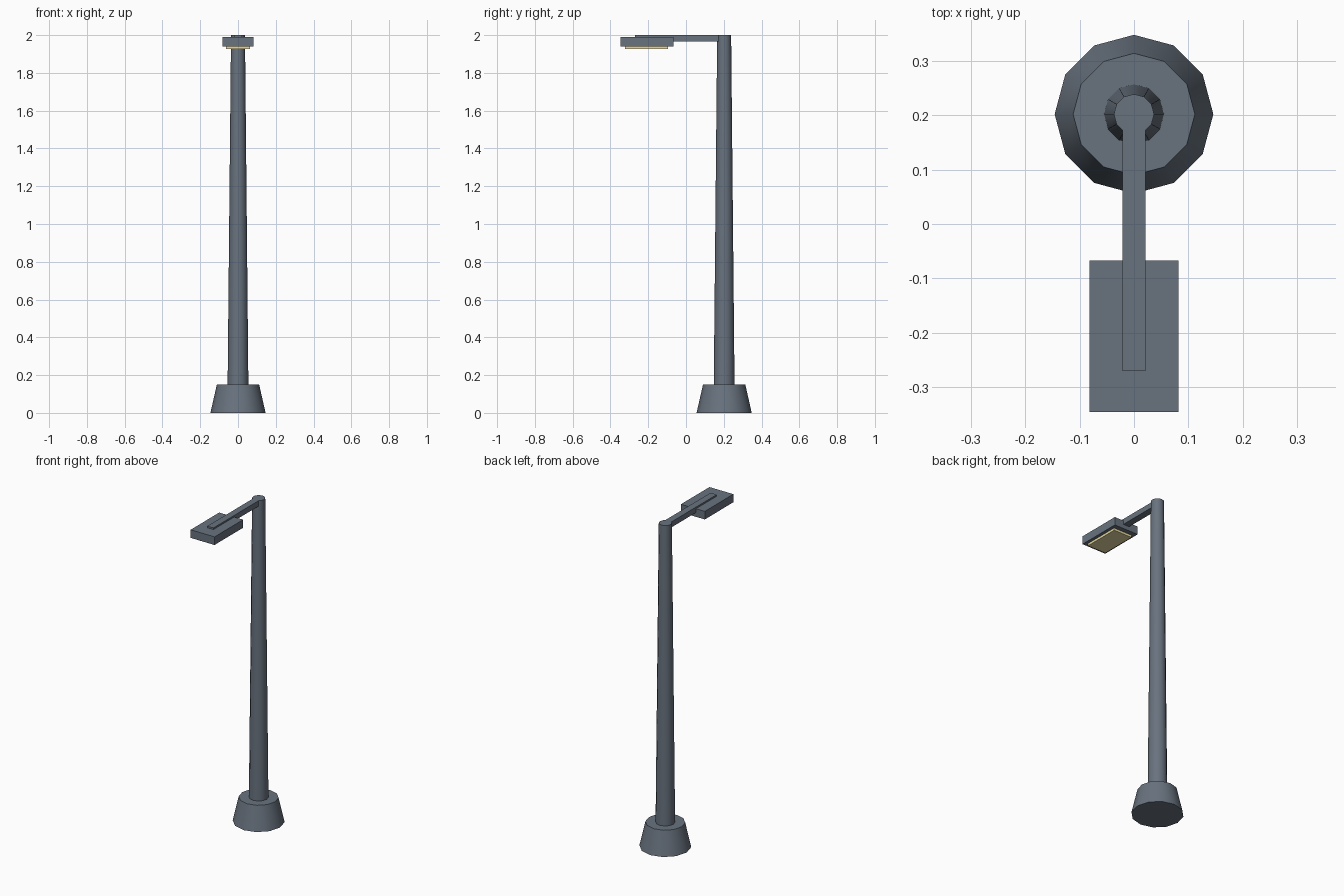
import bpy
from math import radians

cube = bpy.data.objects.get("Cube")
if cube:
    bpy.data.objects.remove(cube, do_unlink=True)


def material(name, color):
    mat = bpy.data.materials.new(name)
    mat.use_nodes = True
    mat.diffuse_color = color
    mat.node_tree.nodes["Principled BSDF"].inputs["Base Color"].default_value = color
    return mat


def finish(name, mat):
    obj = bpy.context.object
    obj.name = name
    obj.data.materials.append(mat)
    return obj


def tapered(name, r_low, r_high, z_low, z_high, mat):
    """Twelve-sided tapered column with smooth sides and sharp rims."""
    bpy.ops.mesh.primitive_cone_add(
        vertices=12, radius1=r_low, radius2=r_high, depth=z_high - z_low,
        location=(0, POLE_Y, (z_low + z_high) / 2))
    bpy.ops.object.shade_smooth_by_angle(angle=radians(40))
    return finish(name, mat)


def box(name, half_width, y_range, z_range, mat):
    """Box centred on x, given by its front/back and bottom/top limits."""
    (y0, y1), (z0, z1) = y_range, z_range
    bpy.ops.mesh.primitive_cube_add(size=1, location=(0, (y0 + y1) / 2, (z0 + z1) / 2))
    obj = finish(name, mat)
    obj.scale = (2 * half_width, y1 - y0, z1 - z0)
    bpy.ops.object.transform_apply(location=False, rotation=False, scale=True)
    return obj


POLE_Y = 0.202
metal = material("slate_grey_metal", (0.14, 0.17, 0.21, 1))
glow = material("pale_yellow_light", (0.9, 0.78, 0.4, 1))

# Footing and pole
tapered("base", 0.146, 0.112, 0, 0.15, metal)
tapered("pole", 0.055, 0.037, 0.15, 2.0, metal)

# Arm reaching forward to the lamp head
box("arm", 0.021, (-0.27, POLE_Y), (1.966, 2.0), metal)

# Lamp head with the light panel beneath it
box("lamp_head", 0.082, (-0.346, -0.067), (1.94, 1.99), metal)
box("light_panel", 0.063, (-0.322, -0.096), (1.926, 1.94), glow)
